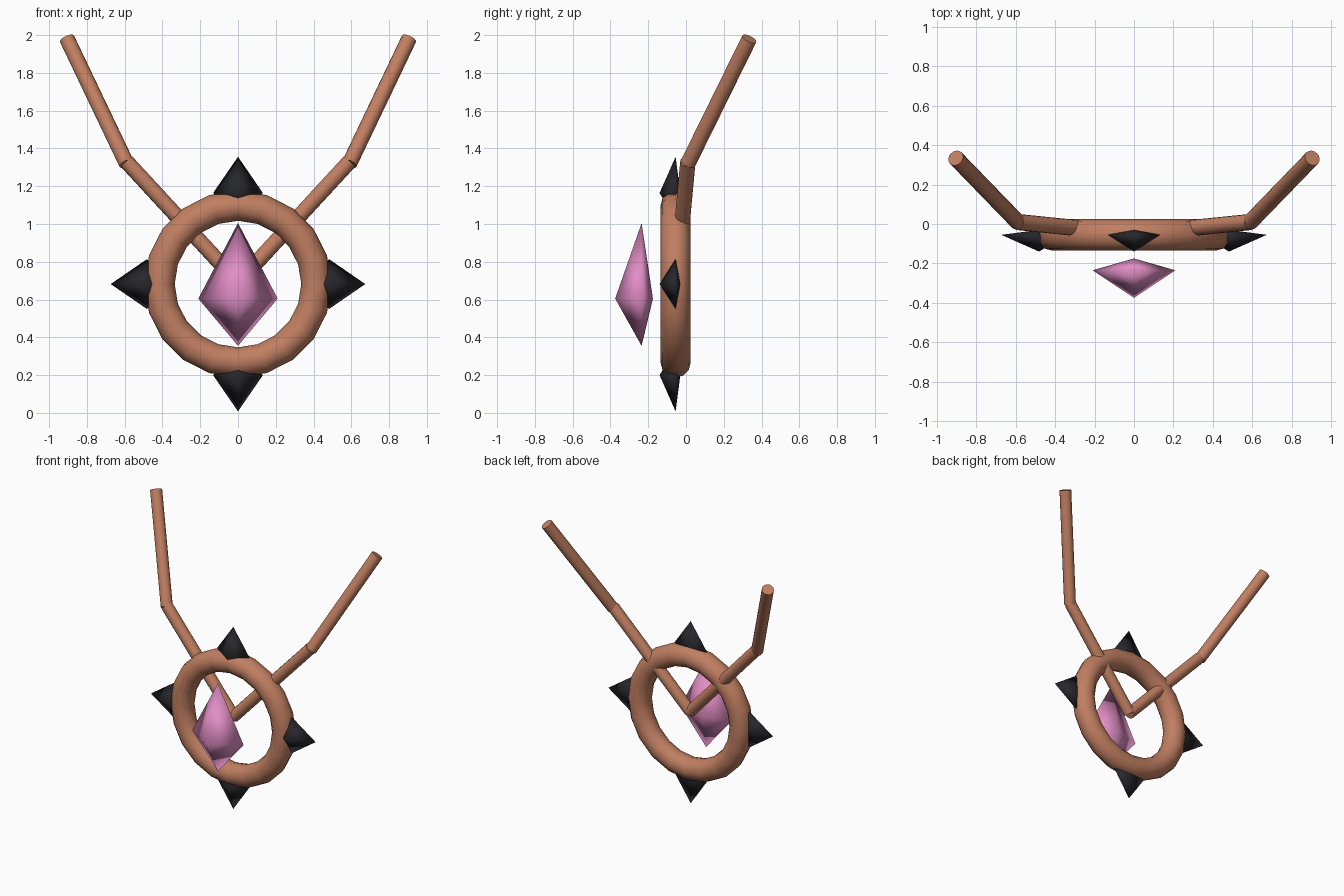
import bpy, bmesh
from math import pi, sin, cos
from mathutils import Vector, Matrix

if "Cube" in bpy.data.objects:
    bpy.data.objects.remove(bpy.data.objects["Cube"])


def material(name, rgb):
    m = bpy.data.materials.new(name)
    m.diffuse_color = (*rgb, 1)
    m.use_nodes = True
    m.node_tree.nodes["Principled BSDF"].inputs["Base Color"].default_value = m.diffuse_color
    return m


COPPER = material("copper", (0.53, 0.21, 0.12))
BLACK = material("black", (0.02, 0.02, 0.025))
PINK = material("pink", (0.75, 0.27, 0.56))


def finish(obj, name, mat):
    obj.name = name
    obj.data.materials.clear()
    obj.data.materials.append(mat)
    return obj


def rod(name, a, b, radius):
    a, b = Vector(a), Vector(b)
    d = b - a
    bpy.ops.mesh.primitive_cylinder_add(vertices=16, radius=radius, depth=d.length,
                                        location=(a + b) / 2)
    obj = bpy.context.object
    obj.rotation_euler = d.to_track_quat('Z', 'Y').to_euler()
    bpy.ops.object.shade_smooth_by_angle()
    return finish(obj, name, COPPER)


def crystal(name, origin, half_width, front, back, up, down, mat, angle=0):
    """Uneven octahedron: long tip up, short tip down, deeper front."""
    bm = bmesh.new()
    top, bottom = bm.verts.new((0, 0, up)), bm.verts.new((0, 0, -down))
    belt = [bm.verts.new(p) for p in ((half_width, 0, 0), (0, back, 0),
                                      (-half_width, 0, 0), (0, -front, 0))]
    for i in range(4):
        a, b = belt[i], belt[(i + 1) % 4]
        bm.faces.new((a, b, top))
        bm.faces.new((b, a, bottom))
    for f in bm.faces:
        f.smooth = True
    mesh = bpy.data.meshes.new(name)
    bm.to_mesh(mesh)
    bm.free()
    obj = bpy.data.objects.new(name, mesh)
    bpy.context.collection.objects.link(obj)
    obj.matrix_world = Matrix.Translation(origin) @ Matrix.Rotation(angle, 4, 'Y')
    return finish(obj, name, mat)


# Pendant ring
RING = Vector((0, -0.055, 0.682))
bpy.ops.mesh.primitive_torus_add(major_segments=20, minor_segments=12, major_radius=0.415,
                                 minor_radius=0.08, location=RING, rotation=(pi / 2, 0, 0))
bpy.ops.object.shade_smooth()
finish(bpy.context.object, "ring", COPPER)

# Four dark spikes around the ring
for i, side in enumerate(("top", "right", "bottom", "left")):
    a = i * pi / 2
    crystal("spike_" + side, RING + Vector((sin(a), 0, cos(a))) * 0.482,
            0.132, 0.085, 0.025, 0.192, 0.14, BLACK, a)

# Pink gem hanging in front
crystal("gem", (0, -0.235, 0.605), 0.21, 0.14, 0.06, 0.4, 0.25, PINK)

# Cord, two straight pieces per side
for s, side in ((1, "right"), (-1, "left")):
    rod("lower_cord_" + side, (0, -0.05, 0.69), (s * 0.59, 0.01, 1.33), 0.041)
    rod("upper_cord_" + side, (s * 0.59, 0.01, 1.32), (s * 0.905, 0.335, 1.98), 0.041)
